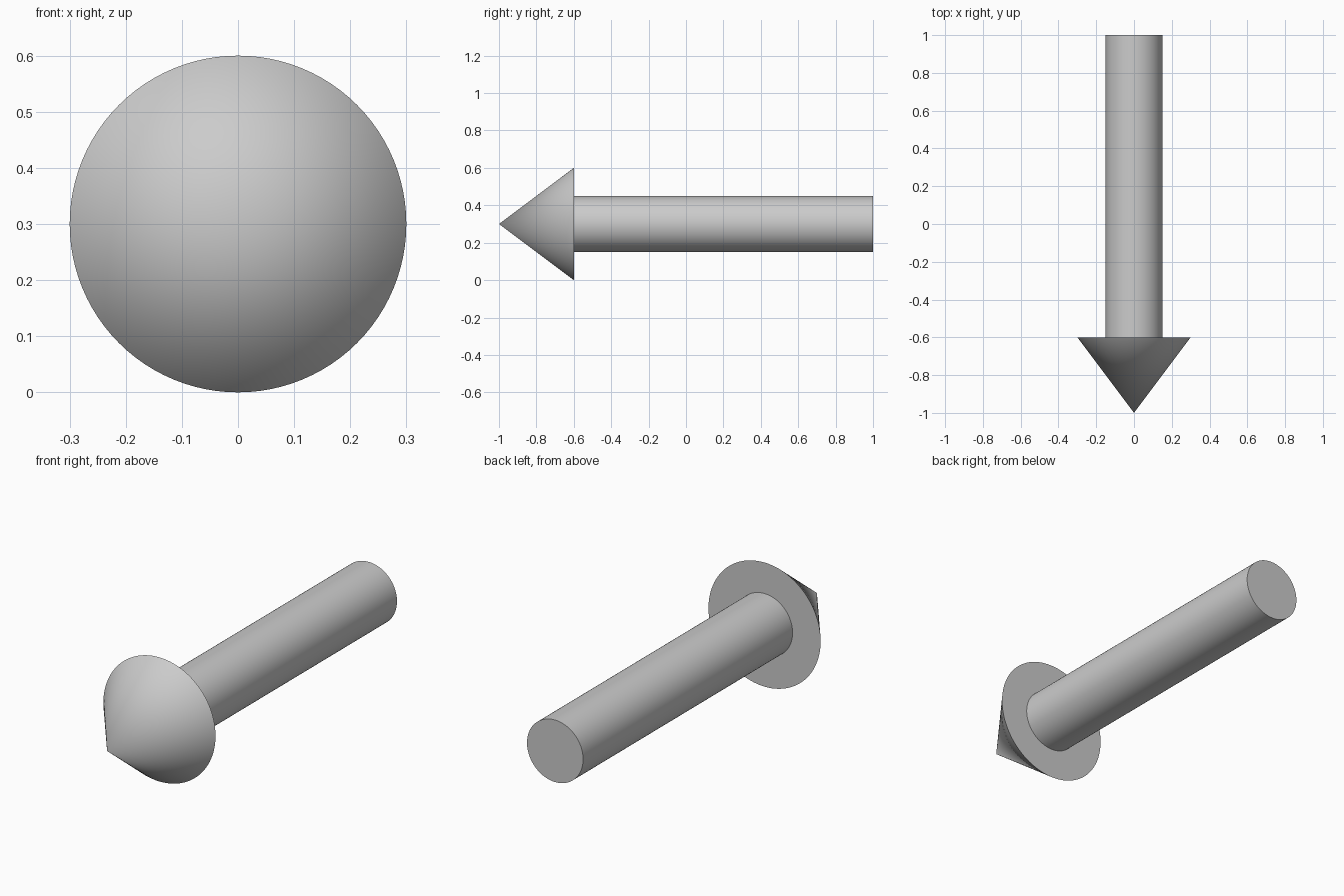
import bpy
import math

if "Cube" in bpy.data.objects:
    bpy.data.objects.remove(bpy.data.objects["Cube"])

AXIS_Z = 0.3
SIDES = 96


def turned_part(name, r_back, r_front, y_back, y_front):
    """Round part running along y, from its back face to its front end."""
    bpy.ops.mesh.primitive_cone_add(
        vertices=SIDES, radius1=r_back, radius2=r_front,
        depth=y_back - y_front,
        location=(0, (y_back + y_front) / 2, AXIS_Z),
        rotation=(math.pi / 2, 0, 0))
    obj = bpy.context.object
    obj.name = name
    bpy.ops.object.shade_smooth_by_angle(angle=math.radians(30))
    return obj


# Pointed head, facing the front
turned_part("arrow_head", 0.3, 0.0, -0.6, -1.0)

# Straight round shaft, seated just inside the head
turned_part("arrow_shaft", 0.15, 0.15, 1.0, -0.61)
